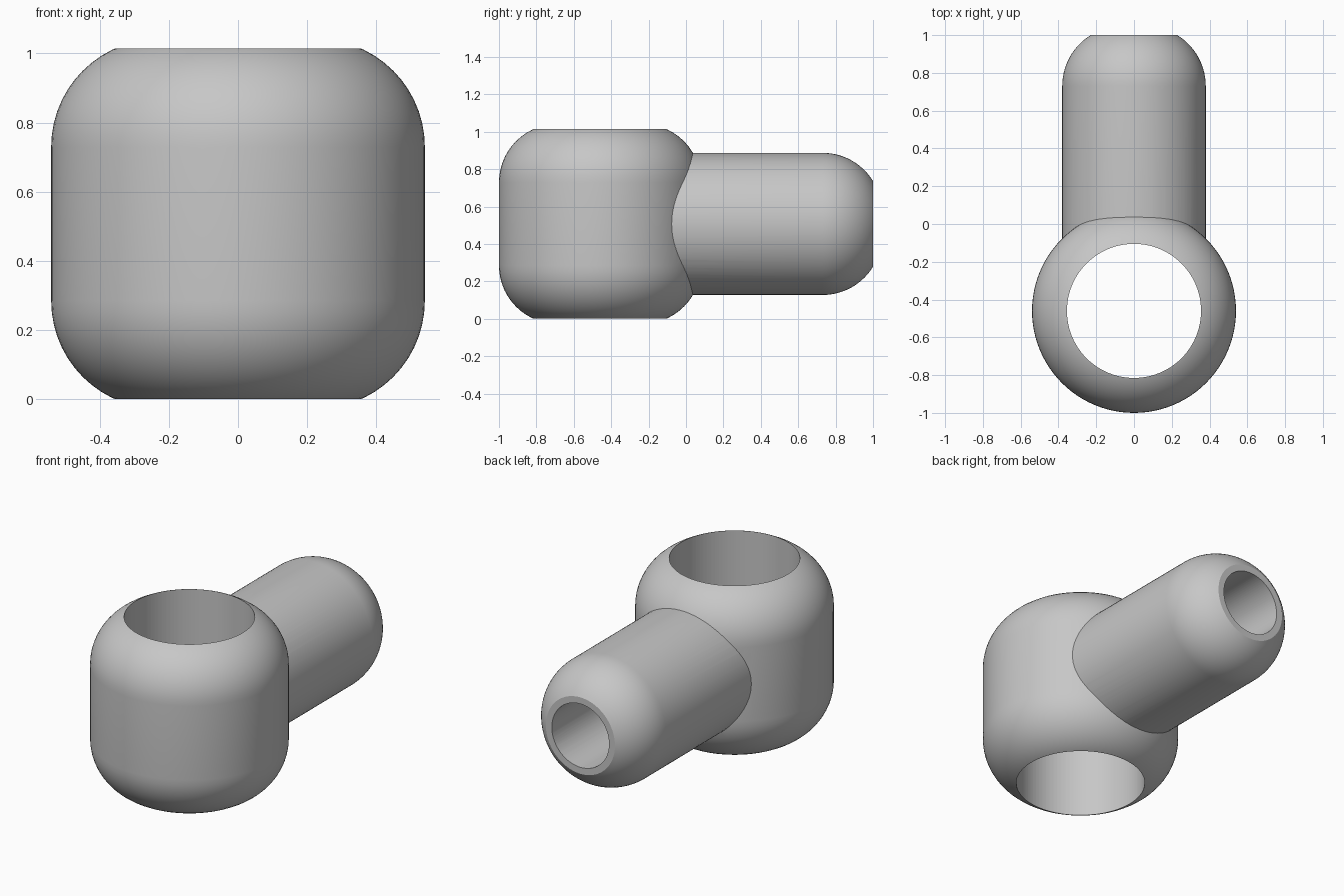
import bpy, bmesh
from math import sin, cos, pi, asin
from mathutils import Matrix

cube = bpy.data.objects.get("Cube")
if cube:
    bpy.data.objects.remove(cube, do_unlink=True)

MID = 0.5075      # height of the stem axis
EYE_Y = -0.46     # position of the eye axis
UPRIGHT = Matrix.Translation((0, EYE_Y, MID))
ALONG_Y = Matrix.Translation((0, 0, MID)) @ Matrix.Rotation(-pi / 2, 4, "X")

steel = bpy.data.materials.new("plain grey")
steel.use_nodes = True
grey = (0.57, 0.57, 0.57, 1)
steel.diffuse_color = grey
steel.node_tree.nodes["Principled BSDF"].inputs["Base Color"].default_value = grey


def lathe(name, profile, matrix, steps=96):
    """Solid of revolution from (radius, height) points running axis to axis."""
    bm = bmesh.new()
    verts = [bm.verts.new((r, 0, h)) for r, h in profile]
    edges = [bm.edges.new(pair) for pair in zip(verts, verts[1:])]
    bmesh.ops.spin(bm, geom=verts + edges, cent=(0, 0, 0), axis=(0, 0, 1),
                   angle=2 * pi, steps=steps)
    bmesh.ops.remove_doubles(bm, verts=bm.verts, dist=1e-5)
    bmesh.ops.recalc_face_normals(bm, faces=bm.faces)
    bm.transform(matrix)
    mesh = bpy.data.meshes.new(name)
    bm.to_mesh(mesh)
    bm.free()
    mesh.materials.append(steel)
    obj = bpy.data.objects.new(name, mesh)
    bpy.context.collection.objects.link(obj)
    return obj


def shoulder(radius, start, fillet, sweep, count=14):
    """Rounded shoulder leaving a cylinder wall at height start."""
    return [(radius - fillet + fillet * cos(sweep * i / count),
             start + fillet * sin(sweep * i / count)) for i in range(count + 1)]


# Eye: barrel with rounded rims, mirrored about its middle
upper = shoulder(0.54, 0.222, 0.312, pi / 2)
lower = [(r, -h) for r, h in reversed(upper)]
body = lathe("rod_end_body", [(0, lower[0][1])] + lower + upper + [(0, upper[-1][1])], UPRIGHT)

# Stem: cylinder with a rounded, flat-tipped end
tip = shoulder(0.38, 0.73, 0.317, asin(0.27 / 0.317))
stem = lathe("stem", [(0, -0.3), (0.38, -0.3)] + tip + [(0, tip[-1][1])], ALONG_Y)

# Bores: through the eye, and blind into the stem
eye_bore = lathe("eye_bore", [(0, -1), (0.355, -1), (0.355, 1), (0, 1)], UPRIGHT)
stem_bore = lathe("stem_bore", [(0, 0.1), (0.19, 0.1), (0.19, 1.2), (0, 1.2)], ALONG_Y)

for tool, operation in ((stem, "UNION"), (eye_bore, "DIFFERENCE"), (stem_bore, "DIFFERENCE")):
    tool.hide_render = True
    mod = body.modifiers.new(tool.name, "BOOLEAN")
    mod.object, mod.operation, mod.solver = tool, operation, "EXACT"

# Bake the cuts, then drop the helpers
bpy.context.view_layer.update()
baked = bpy.data.meshes.new_from_object(body.evaluated_get(bpy.context.evaluated_depsgraph_get()))
body.modifiers.clear()
body.data = baked
for tool in (stem, eye_bore, stem_bore):
    bpy.data.objects.remove(tool, do_unlink=True)

# Smooth curved walls, keeping the seams and rims crisp
for obj in bpy.context.selected_objects:
    obj.select_set(False)
body.select_set(True)
bpy.context.view_layer.objects.active = body
bpy.ops.object.shade_smooth_by_angle(angle=pi / 6)
